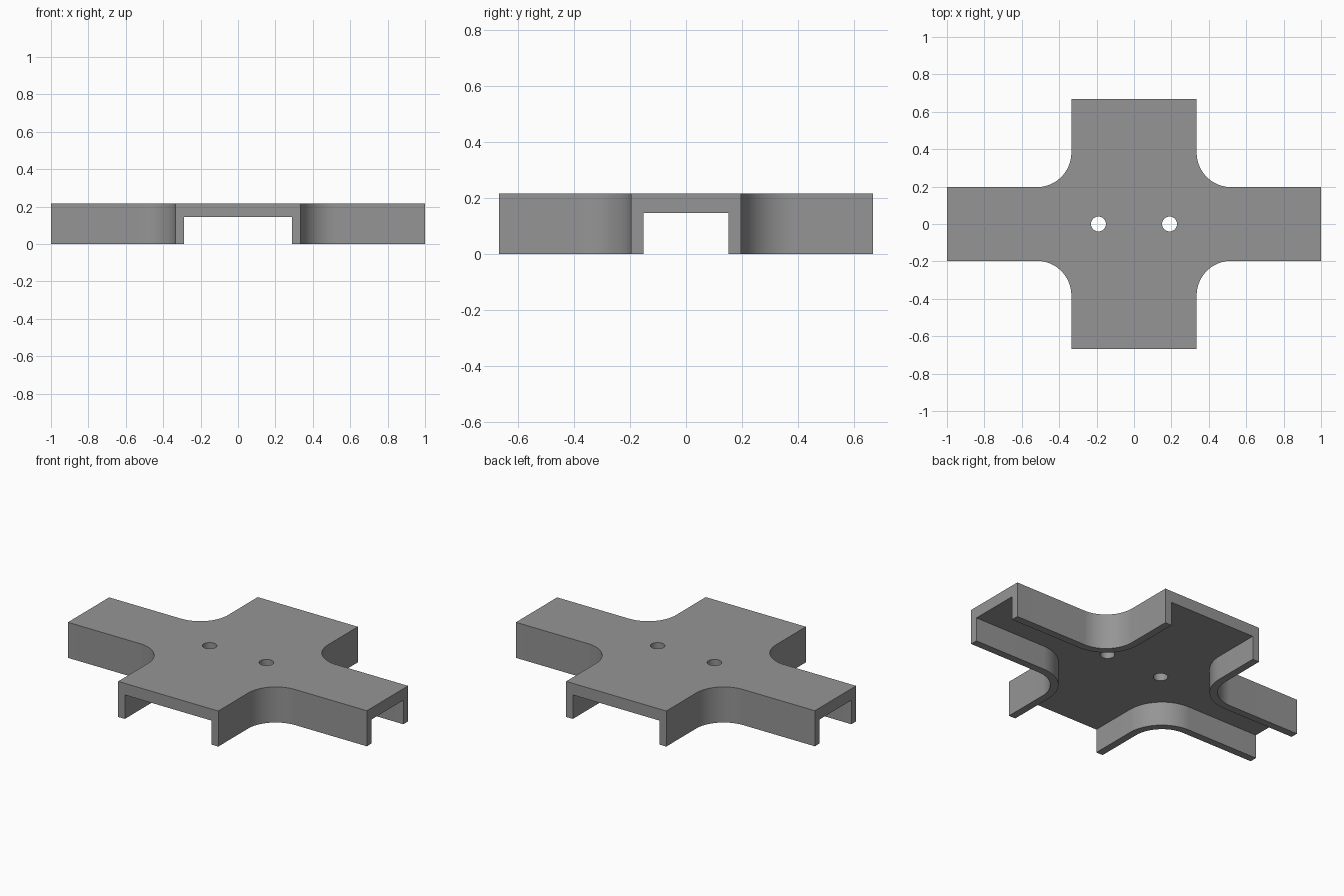
import bpy, bmesh, math

if "Cube" in bpy.data.objects:
    bpy.data.objects.remove(bpy.data.objects["Cube"])

HEIGHT, CEILING = 0.215, 0.145
HALF_X, HALF_Y = 1.0, 0.667      # arm reach
ARM_X, ARM_Y = 0.335, 0.197      # half widths of the arms
WALL, FILLET = 0.045, 0.185

grey = bpy.data.materials.new("mid grey")
grey.diffuse_color = (0.3, 0.3, 0.3, 1)
grey.use_nodes = True
grey.node_tree.nodes["Principled BSDF"].inputs["Base Color"].default_value = grey.diffuse_color


def cross_outline(reach_x, reach_y, inset):
    """Cross outline with round inner corners, moved inward by inset."""
    cx, cy, r = ARM_X + FILLET, ARM_Y + FILLET, FILLET + inset
    corner = [(reach_x, ARM_Y - inset)]
    for i in range(25):
        a = math.radians(270 - 90 * i / 24)
        corner.append((cx + r * math.cos(a), cy + r * math.sin(a)))
    corner.append((ARM_X - inset, reach_y))
    points = []
    for sx, sy in ((1, 1), (-1, 1), (-1, -1), (1, -1)):
        part = [(sx * x, sy * y) for x, y in corner]
        points += part if sx * sy > 0 else part[::-1]
    return points


def circle(x, r, n=32):
    return [(x + r * math.cos(2 * math.pi * i / n), r * math.sin(2 * math.pi * i / n)) for i in range(n)]


def prism(name, points, z0, z1):
    bm = bmesh.new()
    face = bm.faces.new([bm.verts.new((x, y, z0)) for x, y in points])
    out = bmesh.ops.extrude_face_region(bm, geom=[face])
    bmesh.ops.translate(bm, vec=(0, 0, z1 - z0),
                        verts=[v for v in out["geom"] if isinstance(v, bmesh.types.BMVert)])
    bmesh.ops.recalc_face_normals(bm, faces=bm.faces)
    mesh = bpy.data.meshes.new(name)
    bm.to_mesh(mesh)
    bm.free()
    mesh.materials.append(grey)
    obj = bpy.data.objects.new(name, mesh)
    bpy.context.collection.objects.link(obj)
    return obj


# Solid cross body
body = prism("cross_channel_cover", cross_outline(HALF_X, HALF_Y, 0), 0, HEIGHT)

# Open channel underneath and two screw holes
cutters = [prism("channel_cutter", cross_outline(HALF_X + 0.1, HALF_Y + 0.1, WALL), -0.1, CEILING)]
for side, x in (("left", -0.19), ("right", 0.19)):
    cutters.append(prism(side + "_hole_cutter", circle(x, 0.04), 0.1, HEIGHT + 0.1))
for cutter in cutters:
    mod = body.modifiers.new(cutter.name, "BOOLEAN")
    mod.operation, mod.solver, mod.object = "DIFFERENCE", "EXACT", cutter

# Apply the cuts, then drop the cutters
bpy.context.view_layer.objects.active = body
body.select_set(True)
for mod in list(body.modifiers):
    bpy.ops.object.modifier_apply(modifier=mod.name)
for cutter in cutters:
    bpy.data.objects.remove(cutter)

# Smooth fillets and holes, sharp edges elsewhere
bpy.ops.object.select_all(action="DESELECT")
body.select_set(True)
bpy.ops.object.shade_smooth_by_angle(angle=math.radians(30))
